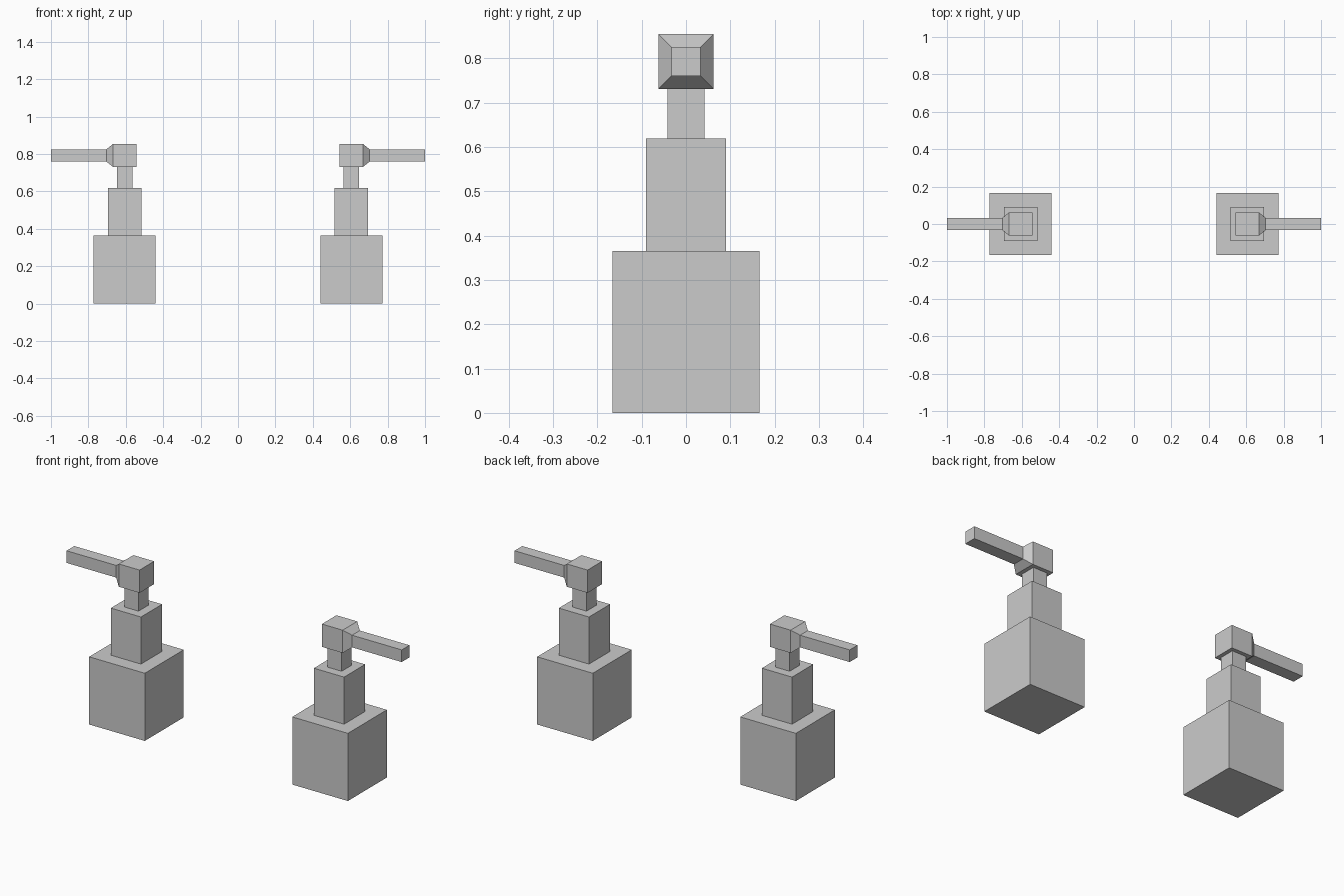
import bpy, bmesh
from mathutils import Vector

if "Cube" in bpy.data.objects:
    bpy.data.objects.remove(bpy.data.objects["Cube"])

CX = 0.606  # tower centre; the other tower is mirrored across x = 0


def step(bm, face, centre, ratio, move):
    """Extrude a face, scale the new face about a centre, then move it."""
    new = bmesh.ops.extrude_discrete_faces(bm, faces=[face])["faces"][0]
    for v in new.verts:
        v.co = centre + (v.co - centre) * ratio + move
    return new


def build_turret(name, side):
    bm = bmesh.new()
    h = 0.166
    face = bm.faces.new([bm.verts.new((CX + x * h, y * h, 0))
                         for x, y in ((-1, -1), (1, -1), (1, 1), (-1, 1))])
    bottom = [v.co.copy() for v in face.verts]

    # stepped tower: base, column, neck, head (half width, top height)
    z = 0.0
    for half, top in ((0.166, 0.365), (0.09, 0.619), (0.0415, 0.731), (0.062, 0.854)):
        face = step(bm, face, Vector((CX, 0, z)), half / h, Vector())
        face = step(bm, face, Vector((CX, 0, z)), 1, Vector((0, 0, top - z)))
        h, z = half, top
    bm.faces.new([bm.verts.new(c) for c in reversed(bottom)])
    bmesh.ops.remove_doubles(bm, verts=bm.verts, dist=0.0001)

    # tapered collar and arm drawn out of the head's outer side
    centre = Vector((CX + 0.062, 0, 0.7925))
    face = min(bm.faces, key=lambda f: (f.calc_center_median() - centre).length)
    face = step(bm, face, centre, 0.033 / 0.062, Vector((0.036, 0, 0)))
    face = step(bm, face, centre, 1, Vector((1 - CX - 0.098, 0, 0)))

    for v in bm.verts:
        v.co.x *= side
    bmesh.ops.recalc_face_normals(bm, faces=bm.faces)
    mesh = bpy.data.meshes.new(name)
    bm.to_mesh(mesh)
    bm.free()
    bpy.context.collection.objects.link(bpy.data.objects.new(name, mesh))


build_turret("right_turret", 1)
build_turret("left_turret", -1)
